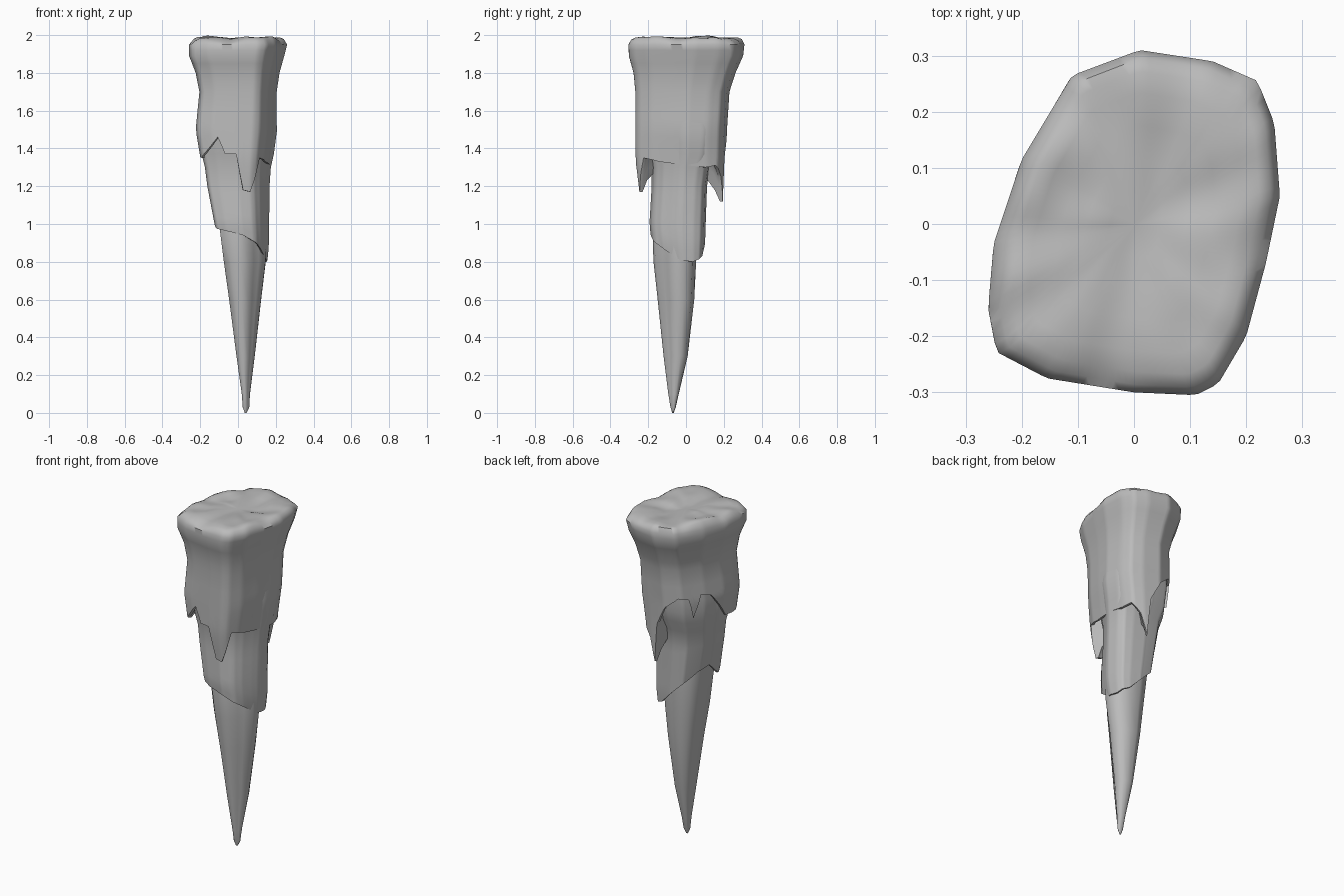
import bpy, bmesh, math
from mathutils import Vector, noise

if "Cube" in bpy.data.objects:
    bpy.data.objects.remove(bpy.data.objects["Cube"])

grey = bpy.data.materials.new("stone grey")
grey.use_nodes = True
grey.diffuse_color = (0.5, 0.5, 0.5, 1)
grey.node_tree.nodes["Principled BSDF"].inputs["Base Color"].default_value = (0.5, 0.5, 0.5, 1)

# Outline of the head, shared by every cross-section
OUTLINE = [(.26, .05), (.25, .18), (.22, .255), (.14, .29), (.01, .31), (-.11, .265),
           (-.2, .115), (-.25, -.035), (-.26, -.15), (-.245, -.228), (-.155, -.275),
           (0, -.3), (.11, -.305), (.15, -.285), (.2, -.2), (.235, -.07)]
UNIT = [Vector((x / .26, y / .307)) for x, y in OUTLINE]


def unit_point(angle):
    """Where a ray from the centre meets the outline."""
    d = Vector((math.cos(angle), math.sin(angle)))
    for a, b in zip(UNIT, UNIT[1:] + UNIT[:1]):
        e = b - a
        det = d.cross(e)
        s = a.cross(d) / det if abs(det) > 1e-9 else -1
        if -1e-6 <= s <= 1 + 1e-6 and a.cross(e) / det > 0:
            return d * (a.cross(e) / det)
    return d


def lerp_table(table, key):
    """Interpolate rows (key, values...) sorted by rising key."""
    if key <= table[0][0]:
        return table[0][1:]
    for a, b in zip(table, table[1:]):
        if key <= b[0]:
            t = (key - a[0]) / (b[0] - a[0])
            return [p + (q - p) * t for p, q in zip(a[1:], b[1:])]
    return table[-1][1:]


def surface(sections, angle, z, scale=1, cut=0):
    """Point on a section; cut trims its front left corner and fills the opposite one."""
    x0, x1, y0, y1 = lerp_table(sections, z)
    p = unit_point(angle)
    p = p * scale * (1 - cut * math.copysign(max(0, -p.x * p.y), p.x))
    return Vector(((x0 + x1) / 2 + p.x * (x1 - x0) / 2, (y0 + y1) / 2 + p.y * (y1 - y0) / 2, z))


def build(name, columns):
    """Skin a closed loop of point columns and close both ends."""
    bm = bmesh.new()
    grid = [[bm.verts.new(p) for p in col] for col in columns]
    for a, b in zip(grid, grid[1:] + grid[:1]):
        for i in range(len(a) - 1):
            bm.faces.new((a[i], a[i + 1], b[i + 1], b[i]))
    for end in (0, -1):
        ring = [col[end] for col in grid]
        mid = bm.verts.new(sum((v.co for v in ring), Vector()) / len(ring))
        for a, b in zip(ring, ring[1:] + ring[:1]):
            bm.faces.new((a, b, mid))
    bmesh.ops.recalc_face_normals(bm, faces=bm.faces)
    mesh = bpy.data.meshes.new(name)
    bm.to_mesh(mesh)
    bm.free()
    obj = bpy.data.objects.new(name, mesh)
    bpy.context.collection.objects.link(obj)
    mesh.materials.append(grey)
    bpy.ops.object.select_all(action="DESELECT")
    obj.select_set(True)
    bpy.context.view_layer.objects.active = obj
    bpy.ops.object.shade_smooth_by_angle(angle=math.radians(50))


def sleeve(name, sections, hem, levels, steps, crown=(), cut=0):
    """A hanging layer whose lower edge follows the hem heights by angle."""
    columns = []
    for deg in range(-180, 180, 3):
        a = math.radians(deg)
        low = lerp_table(hem, deg)[0]
        col = []
        for s, z in crown:
            p = surface(sections, a, z, s)
            p.z = min(2, z + .024 * noise.noise(p * 9))
            col.append(p)
        col += [surface(sections, a, z, 1, cut) for z in levels]
        start = levels[-1]
        col += [surface(sections, a, start + (low - start) * i / steps, 1, cut)
                for i in range(1, steps + 1)]
        # Rolled lip that turns back up inside
        col += [surface(sections, a, low, .93, cut), surface(sections, a, low + .06, .8, cut)]
        columns.append(col)
    build(name, columns)


# Flared head with a ragged skirt
sleeve("head_and_skirt",
       [(1.1, -.165, .15, -.24, .205), (1.35, -.2, .18, -.27, .21), (1.5, -.225, .203, -.27, .215),
        (1.7, -.205, .205, -.27, .228), (1.8, -.225, .22, -.28, .26), (1.89, -.26, .245, -.305, .3),
        (1.95, -.26, .26, -.307, .307), (1.98, -.235, .24, -.29, .29)],
       [(-180, 1.45), (-165, 1.36), (-144, 1.35), (-126, 1.42), (-117, 1.46), (-108, 1.37),
        (-90, 1.37), (-84, 1.27), (-78, 1.18), (-66, 1.17), (-60, 1.23), (-51, 1.35), (-39, 1.34),
        (-30, 1.33), (30, 1.3), (42, 1.31), (54, 1.25), (63, 1.12), (72, 1.35), (90, 1.47),
        (111, 1.53), (126, 1.52), (135, 1.4), (147, 1.54), (165, 1.52), (180, 1.45)],
       [1.95, 1.92, 1.89, 1.85, 1.8, 1.75, 1.7, 1.6], 6,
       [(.2, 1.972), (.4, 1.98), (.6, 1.985), (.8, 1.988), (.93, 1.985), (1, 1.975)])

# Middle layer with a long tongue on one side
sleeve("middle_sleeve",
       [(.8, -.09, .155, -.15, .09), (.9, -.1, .165, -.185, .1), (1, -.125, .165, -.197, .103),
        (1.2, -.163, .167, -.185, .11), (1.3, -.176, .174, -.185, .125), (1.37, -.193, .19, -.2, .16),
        (1.5, -.205, .207, -.225, .18), (1.65, -.18, .195, -.22, .18)],
       [(-180, 1.06), (-150, .98), (-120, .96), (-90, .94), (-60, .9), (-30, .85), (0, .81),
        (30, .8), (60, .83), (90, .9), (120, .98), (150, 1.04), (180, 1.06)],
       [1.65, 1.5, 1.43, 1.37, 1.3, 1.2], 7, cut=.22)

# Faceted spike at the core
SPIKE = [(0, .036, .046, -.073, -.065), (.03, .025, .06, -.083, -.055), (.1, .02, .064, -.095, -.04),
         (.3, -.008, .09, -.122, .005), (.6, -.047, .125, -.155, .038), (.8, -.075, .15, -.178, .047),
         (1, -.1, .155, -.185, .055), (1.15, -.1, .14, -.16, .05)]
heights = [row[0] for row in reversed(SPIKE)]
build("core_spike", [[surface(SPIKE, math.tau * i / 14, z, 1, .7) for z in heights]
                     for i in range(14)])
